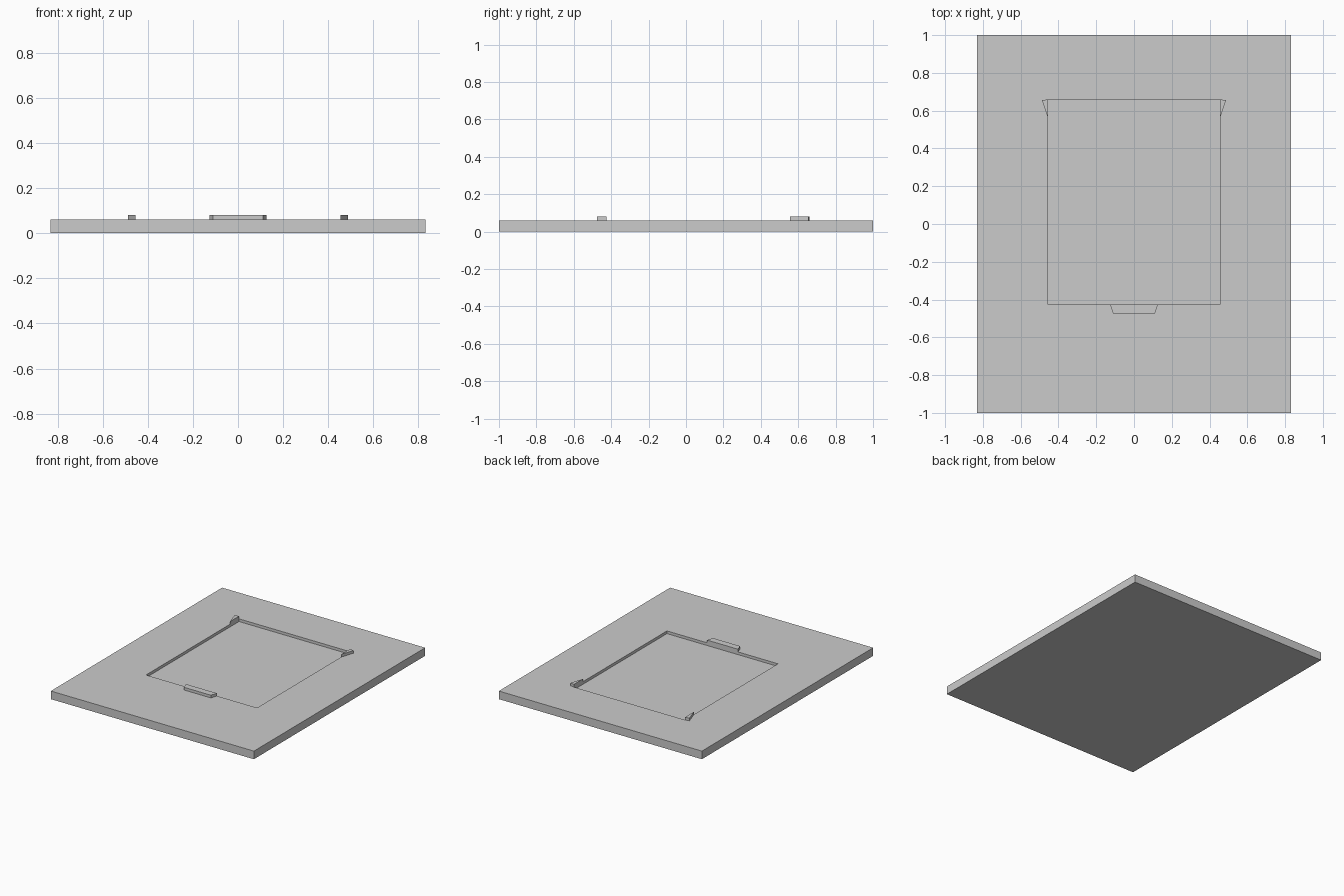
import bpy
import bmesh

cube = bpy.data.objects.get("Cube")
if cube:
    bpy.data.objects.remove(cube, do_unlink=True)

grey = bpy.data.materials.new("light grey")
grey.use_nodes = True
colour = (0.6, 0.6, 0.6, 1)
grey.diffuse_color = colour
grey.node_tree.nodes["Principled BSDF"].inputs["Base Color"].default_value = colour

TOP = 0.06          # plate surface
TAB_TOP = 0.08      # top of the raised tabs
FLOOR = 0.04        # bottom of the recess
HALF_W = 0.454      # recess half width
FRONT, BACK = -0.426, 0.66


def finish(name, bm):
    bmesh.ops.recalc_face_normals(bm, faces=bm.faces)
    mesh = bpy.data.meshes.new(name)
    bm.to_mesh(mesh)
    bm.free()
    mesh.materials.append(grey)
    obj = bpy.data.objects.new(name, mesh)
    bpy.context.collection.objects.link(obj)
    return obj


def prism(name, outline, z0, z1):
    """Extrude a flat outline between two heights."""
    bm = bmesh.new()
    lower = [bm.verts.new((x, y, z0)) for x, y in outline]
    upper = [bm.verts.new((x, y, z1)) for x, y in outline]
    bm.faces.new(lower)
    bm.faces.new(upper)
    for i in range(len(outline)):
        j = (i + 1) % len(outline)
        bm.faces.new((lower[i], lower[j], upper[j], upper[i]))
    return finish(name, bm)


def rectangle(w, y0, y1):
    return [(-w, y0), (w, y0), (w, y1), (-w, y1)]


def ring(bm, outline, z):
    return [bm.verts.new((x, y, z)) for x, y in outline]


# Base plate: underside, outer walls, top frame, recess walls and floor
bm = bmesh.new()
outer = rectangle(0.83, -1, 1)
inner = rectangle(HALF_W, FRONT, BACK)
loops = [ring(bm, outer, 0), ring(bm, outer, TOP),
         ring(bm, inner, TOP), ring(bm, inner, FLOOR)]
bm.faces.new(loops[0])
bm.faces.new(loops[-1])
for a, b in zip(loops, loops[1:]):
    for i in range(4):
        j = (i + 1) % 4
        bm.faces.new((a[i], a[j], b[j], b[i]))
finish("base_plate", bm)

# Tapered tab on the front edge of the recess
prism("front_tab", [(-0.127, FRONT), (-0.11, -0.475), (0.11, -0.475), (0.127, FRONT)],
      TOP, TAB_TOP)

# Wedge tabs beside the back corners
for side, s in (("left", 1), ("right", -1)):
    prism(side + "_corner_tab",
          [(s * HALF_W, 0.555), (s * 0.487, 0.655), (s * HALF_W, BACK)], TOP, TAB_TOP)
